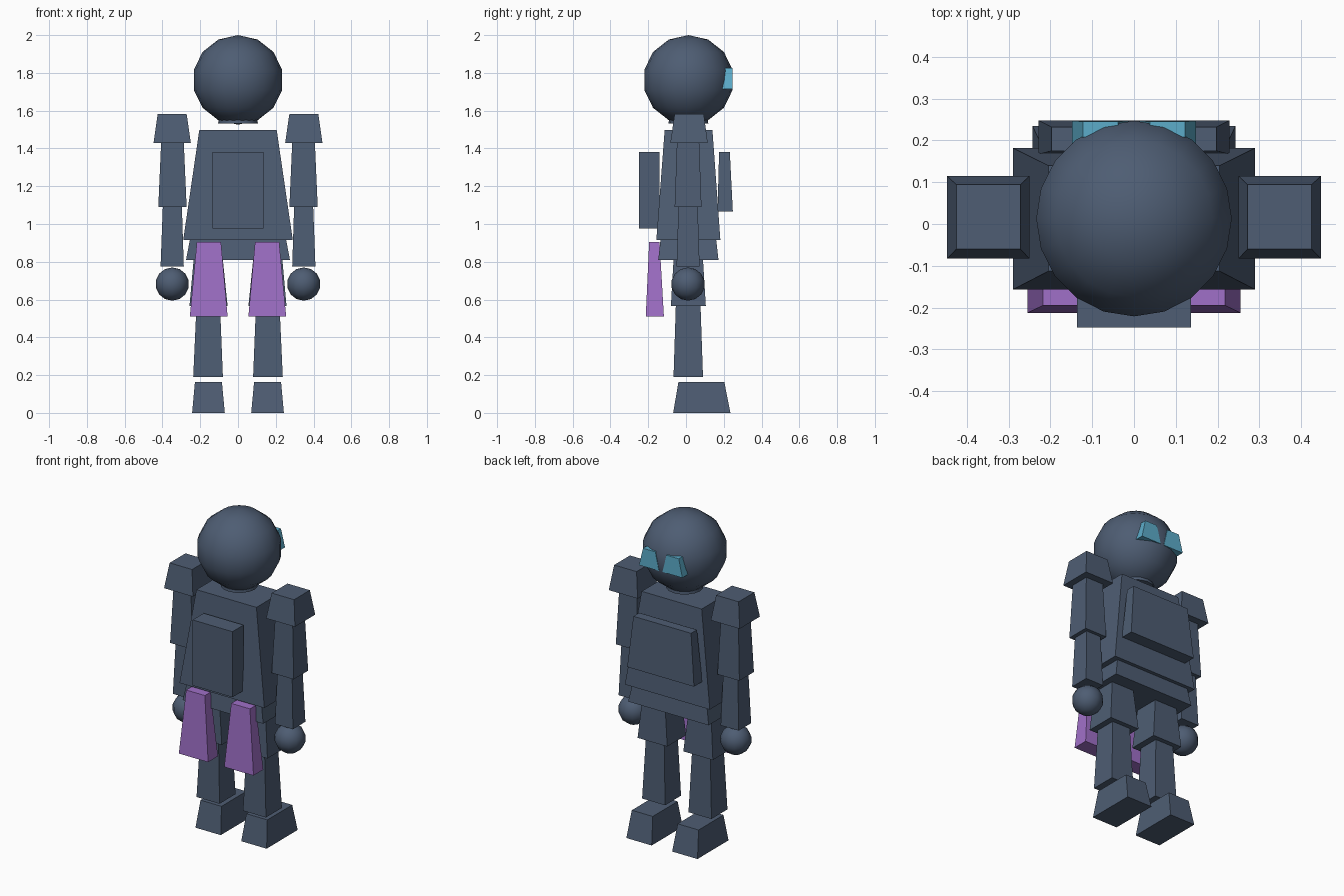
import bpy, bmesh

if "Cube" in bpy.data.objects:
    bpy.data.objects.remove(bpy.data.objects["Cube"])


def srgb(r, g, b):
    f = lambda c: c / 12.92 if c <= 0.04045 else ((c + 0.055) / 1.055) ** 2.4
    return (f(r / 255), f(g / 255), f(b / 255), 1)


def material(name, rgb):
    m = bpy.data.materials.new(name)
    m.diffuse_color = srgb(*rgb)
    m.use_nodes = True
    m.node_tree.nodes["Principled BSDF"].inputs["Base Color"].default_value = m.diffuse_color
    return m


SLATE = material("slate_grey", (78, 93, 115))
PURPLE = material("purple", (160, 112, 200))
TEAL = material("teal_blue", (92, 172, 202))


def finish(name, bm, mat, smooth=False):
    bmesh.ops.recalc_face_normals(bm, faces=bm.faces)
    for f in bm.faces:
        f.smooth = smooth
    me = bpy.data.meshes.new(name)
    bm.to_mesh(me)
    bm.free()
    me.materials.append(mat)
    ob = bpy.data.objects.new(name, me)
    bpy.context.collection.objects.link(ob)
    return ob


def block(name, z0, z1, low, high, mat=SLATE, sides=(1,)):
    """Tapered box; low and high are (x0, x1, y0, y1) at z0 and z1."""
    for s in sides:
        bm = bmesh.new()
        rings = []
        for z, (x0, x1, y0, y1) in ((z0, low), (z1, high)):
            rings.append([bm.verts.new((s * x, y, z))
                          for x, y in ((x0, y0), (x1, y0), (x1, y1), (x0, y1))])
        a, b = rings
        bm.faces.new(a)
        bm.faces.new(b)
        for i in range(4):
            j = (i + 1) % 4
            bm.faces.new((a[i], a[j], b[j], b[i]))
        label = name if len(sides) == 1 else ("right_" if s > 0 else "left_") + name
        finish(label, bm, mat)


def ball(name, centre, size, segments, rings):
    bm = bmesh.new()
    bmesh.ops.create_uvsphere(bm, u_segments=segments, v_segments=rings, radius=1)
    bmesh.ops.scale(bm, vec=size, verts=bm.verts)
    bmesh.ops.translate(bm, vec=centre, verts=bm.verts)
    finish(name, bm, SLATE, True)


PAIR = (1, -1)

# Head, neck and eyes
ball("head", (0, 0.013, 1.763), (0.24, 0.24, 0.237), 20, 7)
bm = bmesh.new()
bmesh.ops.create_cone(bm, cap_ends=True, segments=16, radius1=0.105, radius2=0.1, depth=0.07)
bmesh.ops.translate(bm, vec=(0, 0.013, 1.567), verts=bm.verts)
neck = finish("neck", bm, SLATE)
for p in neck.data.polygons:
    p.use_smooth = abs(p.normal.z) < 0.5
block("eye", 1.715, 1.825, (0.012, 0.148, 0.19, 0.247), (0.038, 0.122, 0.208, 0.245), TEAL, PAIR)

# Torso, chest plate, back box and pelvis
block("torso", 0.915, 1.497, (-0.29, 0.29, -0.157, 0.182), (-0.205, 0.205, -0.113, 0.14))
block("chest_plate", 1.065, 1.38, (-0.228, 0.228, 0.167, 0.248), (-0.197, 0.197, 0.175, 0.232))
block("back_box", 0.975, 1.38, (-0.136, 0.136, -0.248, -0.14), (-0.136, 0.136, -0.248, -0.14))
block("pelvis", 0.81, 0.915, (-0.275, 0.275, -0.147, 0.172), (-0.255, 0.255, -0.135, 0.16))

# Arms
block("shoulder", 1.43, 1.583, (0.25, 0.447, -0.083, 0.115), (0.272, 0.425, -0.06, 0.094), sides=PAIR)
block("upper_arm", 1.09, 1.43, (0.272, 0.422, -0.06, 0.082), (0.287, 0.407, -0.048, 0.07), sides=PAIR)
block("forearm", 0.775, 1.09, (0.287, 0.41, -0.05, 0.072), (0.297, 0.398, -0.04, 0.062), sides=PAIR)
for s in PAIR:
    ball("right_hand" if s > 0 else "left_hand", (s * 0.348, 0.011, 0.682), (0.089, 0.089, 0.088), 12, 7)

# Legs and feet
block("thigh", 0.565, 0.81, (0.055, 0.257, -0.08, 0.105), (0.08, 0.235, -0.066, 0.09), sides=PAIR)
block("shin", 0.19, 0.565, (0.08, 0.237, -0.066, 0.09), (0.095, 0.22, -0.054, 0.077), sides=PAIR)
block("foot", 0, 0.163, (0.07, 0.243, -0.068, 0.235), (0.085, 0.228, -0.04, 0.203), sides=PAIR)

# Purple hanging flaps
block("flap", 0.51, 0.905, (0.055, 0.255, -0.213, -0.117), (0.09, 0.218, -0.195, -0.14), PURPLE, PAIR)
